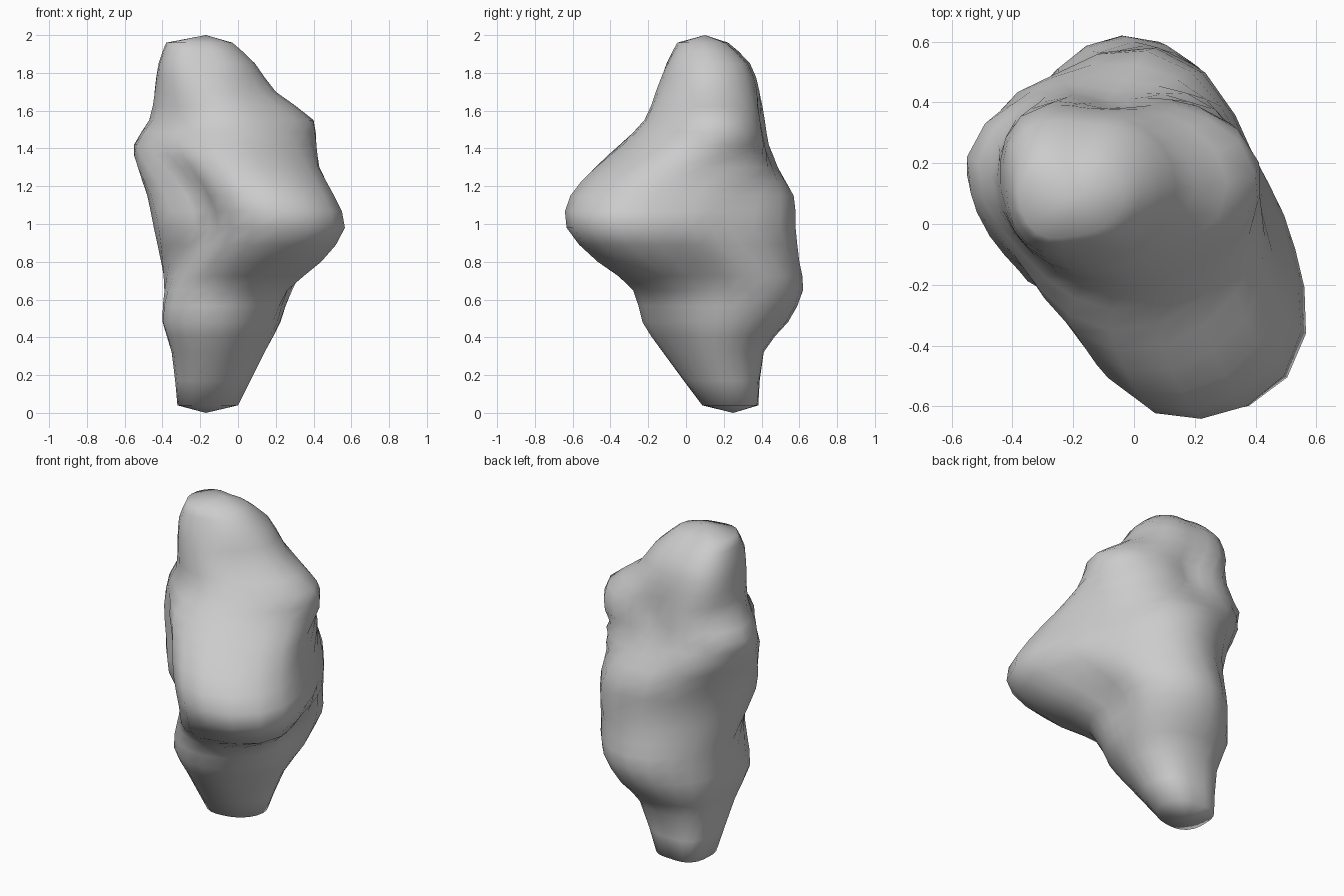
import bpy
import bmesh
from math import sin, cos, pi

SIDES = 24         # points around each ring
STEPS = 2          # rings per span between sections

# Cross-sections in hundredths: height, centre x, centre y, then the reach
# in eight directions, counter-clockwise from +x
SECTIONS = [
    (4, -16, 24, 16, 16, 14, 17, 16, 18, 15, 15),
    (32, -10, 15, 24, 26, 26, 29, 25, 29, 27, 22),
    (48, -9, 16, 31, 37, 38, 35, 30, 38, 39, 33),
    (65, -4, 15, 30, 42, 47, 39, 35, 40, 43, 38),
    (80, 0, 5, 38, 45, 55, 47, 40, 35, 50, 56),
    (98, 8, -8, 45, 44, 66, 61, 50, 32, 53, 60),
    (115, 4, -4, 42, 44, 61, 59, 50, 33, 56, 59),
    (130, -3, 8, 44, 42, 39, 50, 50, 39, 56, 56),
    (142, -8, 22, 48, 27, 19, 30, 47, 45, 57, 54),
    (155, -7, 16, 47, 31, 22, 34, 40, 37, 38, 40),
    (170, -14, 12, 34, 30, 26, 33, 30, 29, 28, 28),
    (185, -17, 12, 26, 24, 21, 27, 25, 26, 22, 24),
    (196, -20, 9, 17, 15, 12, 17, 18, 17, 13, 14),
]
BOTTOM = (-0.17, 0.25, 0)
TOP = (-0.17, 0.10, 2)


def spline(a, b, c, d, t):
    """Smooth curve from b to c, with a and d as neighbours."""
    return b + t / 2 * (c - a + t * (2 * a - 5 * b + 4 * c - d
                                     + t * (3 * (b - c) + d - a)))


def section_at(index, t):
    """Blend the sections on either side of a height."""
    last = len(SECTIONS) - 1
    rows = [SECTIONS[min(max(index + k, 0), last)] for k in (-1, 0, 1, 2)]
    return [spline(*values, t) / 100 for values in zip(*rows)]


def reach_at(reach, turn):
    """Blend the eight reaches around the ring; turn runs from 0 to 8."""
    i = int(turn)
    return spline(*[reach[(i + k) % 8] for k in (-1, 0, 1, 2)], turn - i)


def add_ring(bm, row):
    z, cx, cy, *reach = row
    ring = []
    for s in range(SIDES):
        angle = 2 * pi * s / SIDES
        r = reach_at(reach, 8 * s / SIDES)
        ring.append(bm.verts.new((cx + r * cos(angle), cy + r * sin(angle), z)))
    return ring


def build_rock():
    bm = bmesh.new()
    spans = len(SECTIONS) - 1
    rings = [add_ring(bm, section_at(i, k / STEPS))
             for i in range(spans) for k in range(STEPS)]
    rings.append(add_ring(bm, section_at(spans, 0)))

    # Skin between rings
    for low, high in zip(rings, rings[1:]):
        for s in range(SIDES):
            n = (s + 1) % SIDES
            bm.faces.new((low[s], low[n], high[n], high[s]))

    # Closed tips
    for ring, tip in ((rings[0], BOTTOM), (rings[-1], TOP)):
        point = bm.verts.new(tip)
        for s in range(SIDES):
            bm.faces.new((ring[s], ring[(s + 1) % SIDES], point))

    bmesh.ops.recalc_face_normals(bm, faces=bm.faces)
    for face in bm.faces:
        face.smooth = True
    mesh = bpy.data.meshes.new("rock")
    bm.to_mesh(mesh)
    bm.free()
    rock = bpy.data.objects.new("rock", mesh)
    bpy.context.collection.objects.link(rock)
    return rock


def make_material(name, color):
    mat = bpy.data.materials.new(name)
    mat.use_nodes = True
    mat.diffuse_color = color
    mat.node_tree.nodes["Principled BSDF"].inputs["Base Color"].default_value = color
    return mat


cube = bpy.data.objects.get("Cube")
if cube:
    bpy.data.objects.remove(cube, do_unlink=True)

rock = build_rock()
rock.data.materials.append(make_material("stone grey", (0.6, 0.6, 0.6, 1)))
